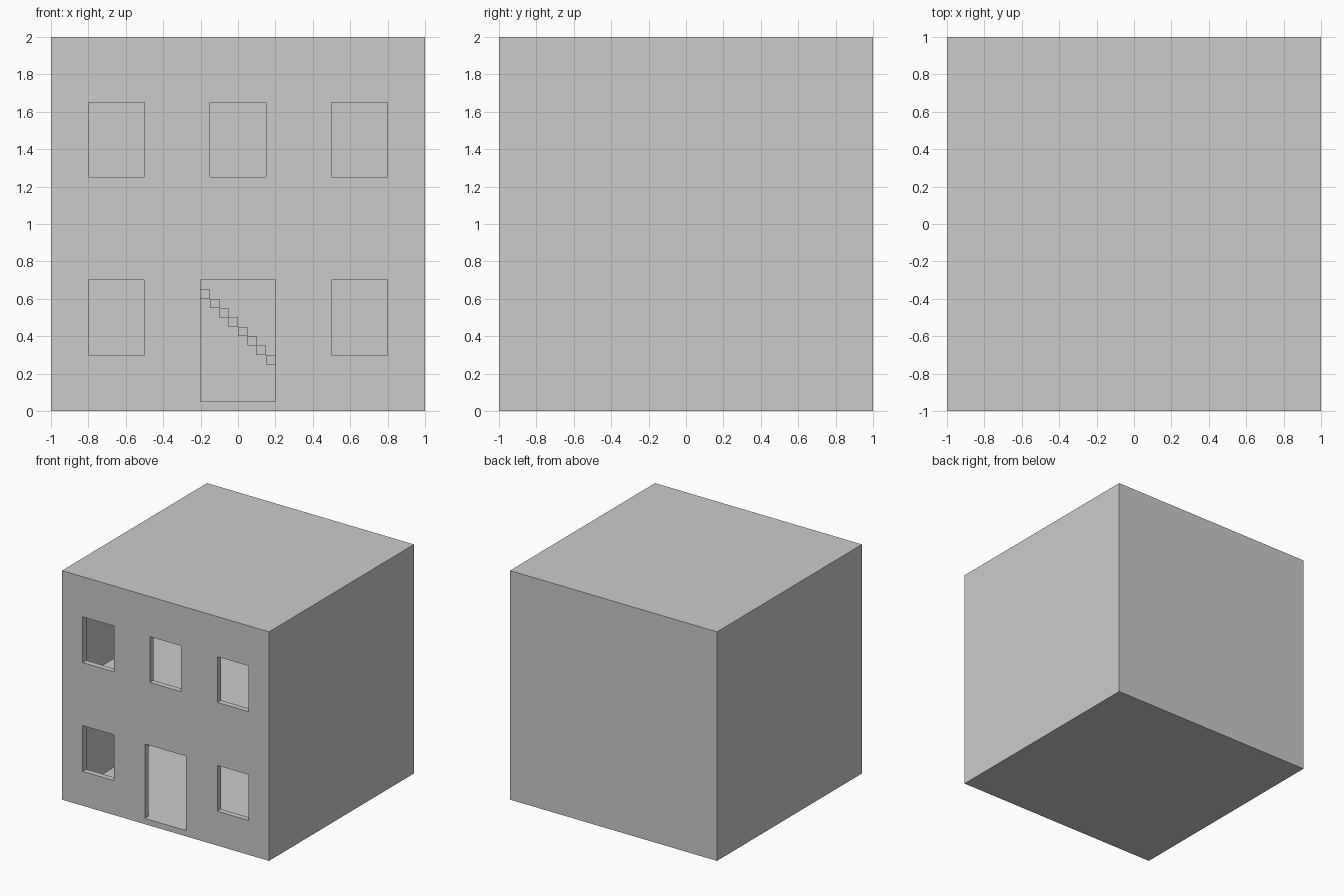
import bpy

if "Cube" in bpy.data.objects:
    bpy.data.objects.remove(bpy.data.objects["Cube"])


def box(name, x, y, z):
    """Axis-aligned box from (min, max) ranges."""
    bpy.ops.mesh.primitive_cube_add(
        size=1, location=[(r[0] + r[1]) / 2 for r in (x, y, z)])
    ob = bpy.context.object
    ob.name = name
    ob.scale = [r[1] - r[0] for r in (x, y, z)]
    bpy.ops.object.transform_apply(location=True, rotation=False, scale=True)
    return ob


def carve(target, x, y, z):
    """Cut a box-shaped space out of the target."""
    cutter = box("cutter", x, y, z)
    cutter.hide_render = True
    mod = target.modifiers.new("carve", 'BOOLEAN')
    mod.operation = 'DIFFERENCE'
    mod.solver = 'EXACT'
    mod.object = cutter
    bpy.context.view_layer.objects.active = target
    bpy.ops.object.modifier_apply(modifier=mod.name)
    bpy.data.objects.remove(cutter)


T = 0.05             # wall, floor and roof thickness
IN = (-1 + T, 1 - T)  # inside span

# House shell with two hollow storeys
house = box("house_shell", (-1, 1), (-1, 1), (0, 2))
carve(house, IN, IN, (T, 0.95))
carve(house, IN, IN, (1.0, 2 - T))

# Front windows and door
FRONT = (-1.1, -0.8)
for x in ((-0.8, -0.5), (0.5, 0.8)):
    carve(house, x, FRONT, (0.3, 0.7))
for x in ((-0.8, -0.5), (-0.15, 0.15), (0.5, 0.8)):
    carve(house, x, FRONT, (1.25, 1.65))
carve(house, (-0.2, 0.2), FRONT, (0.05, 0.7))

# Stairwell opening in the upper floor
STAIR_Y = (0.55, 0.95)
carve(house, (-0.5, 0.2), (STAIR_Y[0], 0.95), (0.9, 1.1))

# Open stair treads climbing to the left along the back wall
for i in range(18):
    x = 0.35 - i * T
    z = T + i * T
    box(f"stair_tread_{i + 1}", (x, x + T), STAIR_Y, (z, z + T))
